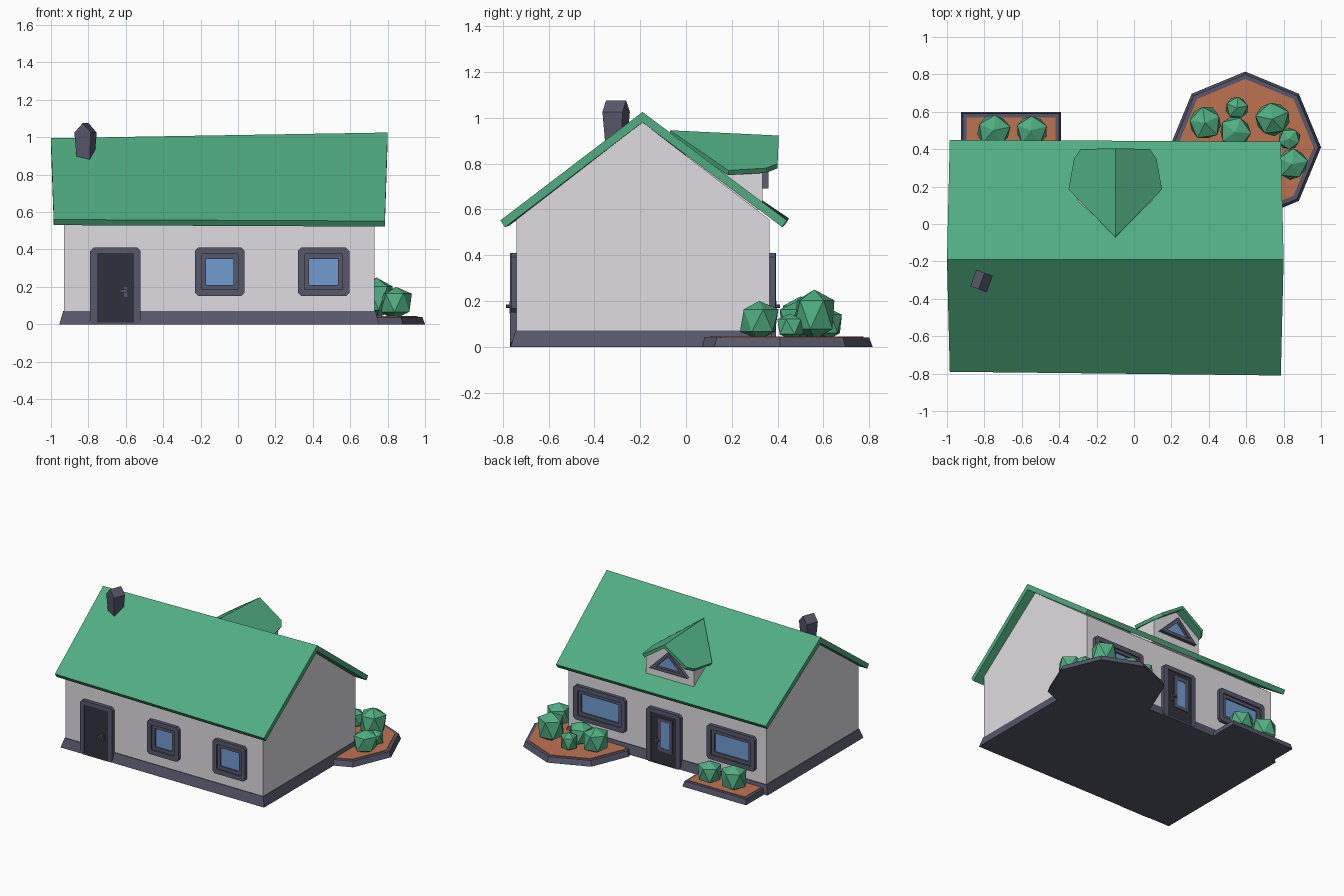
import bpy, bmesh, math, random
from mathutils import Vector

random.seed(4)
if "Cube" in bpy.data.objects:
    bpy.data.objects.remove(bpy.data.objects["Cube"])


def material(name, rgb):
    m = bpy.data.materials.new(name)
    m.use_nodes = True
    m.diffuse_color = (*rgb, 1)
    bsdf = next(n for n in m.node_tree.nodes if n.type == 'BSDF_PRINCIPLED')
    bsdf.inputs["Base Color"].default_value = (*rgb, 1)
    bsdf.inputs["Roughness"].default_value = 0.8
    return m


GREEN = material("leaf green", (0.08, 0.42, 0.22))
WHITE = material("plaster white", (0.74, 0.72, 0.75))
SLATE = material("slate grey", (0.095, 0.095, 0.15))
DARK = material("dark door", (0.03, 0.03, 0.045))
SOIL = material("terracotta soil", (0.52, 0.17, 0.08))
GLASS = material("window blue", (0.17, 0.33, 0.65))


def build(name, verts, faces, mat):
    bm = bmesh.new()
    vs = [bm.verts.new(v) for v in verts]
    for f in faces:
        bm.faces.new([vs[i] for i in f])
    bmesh.ops.recalc_face_normals(bm, faces=bm.faces)
    me = bpy.data.meshes.new(name)
    bm.to_mesh(me)
    bm.free()
    me.materials.append(mat)
    ob = bpy.data.objects.new(name, me)
    bpy.context.collection.objects.link(ob)
    return ob


def loft(name, a, b, mat):
    """Solid between two matching closed loops."""
    n = len(a)
    sides = [(i, (i + 1) % n, n + (i + 1) % n, n + i) for i in range(n)]
    return build(name, a + b, [tuple(range(n)), tuple(range(n, 2 * n))] + sides, mat)


def ring(name, outer, inner, place, depth, mat):
    """Picture-frame solid between two loops on a wall."""
    n = len(outer)
    loops = [[place(p, d) for p in l]
             for l, d in ((outer, -0.01), (outer, depth), (inner, depth), (inner, -0.01))]
    faces = [(k * n + i, k * n + (i + 1) % n, (k + 1) % 4 * n + (i + 1) % n, (k + 1) % 4 * n + i)
             for k in range(4) for i in range(n)]
    return build(name, sum(loops, []), faces, mat)


def plate(name, loop, place, depth, mat):
    return loft(name, [place(p, -0.005) for p in loop], [place(p, depth) for p in loop], mat)


def rect(x0, x1, z0, z1, c=0.004):
    return [(x0 + c, z0), (x1 - c, z0), (x1, z0 + c), (x1, z1 - c),
            (x1 - c, z1), (x0 + c, z1), (x0, z1 - c), (x0, z0 + c)]


def box(x0, x1, y0, y1, z):
    return [(x0, y0, z), (x1, y0, z), (x1, y1, z), (x0, y1, z)]


def front(p, d):
    return (p[0], -0.74 - d, p[1])


def back(p, d):
    return (p[0], 0.365 + d, p[1])


def dormer(p, d):
    return (p[0], 0.335 + d, p[1])


# House body and plinth
loft("foundation", box(-0.955, 0.755, -0.765, 0.385, 0), box(-0.935, 0.735, -0.745, 0.37, 0.07), SLATE)
gable = [(-0.74, 0.06), (0.365, 0.06), (0.365, 0.555), (-0.19, 0.98), (-0.74, 0.555)]
loft("walls", [(-0.93, y, z) for y, z in gable], [(0.73, y, z) for y, z in gable], WHITE)


# Main roof, slightly crooked from end to end
def roof_section(x_eave, x_ridge, y0, y1, ridge, eave):
    t = 0.03
    return [(x_eave, y0, eave + t), (x_ridge, -0.19, ridge), (x_eave, y1, eave + t),
            (x_eave, y1 - 0.02, eave), (x_ridge, -0.19, ridge - 0.045), (x_eave, y0 + 0.02, eave)]


loft("main_roof", roof_section(-0.985, -1.0, -0.79, 0.45, 0.995, 0.53),
     roof_section(0.785, 0.8, -0.81, 0.44, 1.025, 0.522), GREEN)

# Chimney: flared stack with a pitched top
c, half = Vector((-0.815, -0.305)), 0.045


def square(r, z):
    pts = []
    for k in range(4):
        a = math.radians(45 - 20 + 90 * k)
        pts.append((c.x + r * math.cos(a), c.y + r * math.sin(a), z))
    return pts


low, top = square(0.05, 0.86), square(0.066, 1.025)
mid = [Vector(top[0]).lerp(Vector(top[1]), 0.5), Vector(top[2]).lerp(Vector(top[3]), 0.5)]
for m in mid:
    m.z = 1.075
build("chimney", low + top + mid,
      [(0, 1, 2, 3), (0, 1, 5, 4), (1, 2, 6, 5), (2, 3, 7, 6), (3, 0, 4, 7),
       (4, 5, 8), (6, 7, 9), (5, 6, 9, 8), (7, 4, 8, 9)], SLATE)

# Dormer
cx = -0.1
wall = [(cx - 0.2, 0.6), (cx + 0.2, 0.6), (cx + 0.2, 0.775), (cx, 0.905), (cx - 0.2, 0.775)]
loft("dormer_walls", [(x, 0.335, z) for x, z in wall], [(x, 0.0, z) for x, z in wall], WHITE)
half_roof = [(0.25, 0.185, 0.77), (0.22, 0.35, 0.78), (0.185, 0.4, 0.8)]
verts = [(cx, -0.07, 0.945), (cx, 0.405, 0.922)]
verts += [(cx + s * x, y, z) for s in (-1, 1) for x, y, z in half_roof]
cover = build("dormer_roof", verts, [(0, 2, 3, 4, 1), (0, 1, 7, 6, 5)], GREEN)
if cover.data.polygons[0].normal.z < 0:
    cover.data.flip_normals()
solid = cover.modifiers.new("thickness", 'SOLIDIFY')
solid.thickness = 0.025


def triangle(w, z0, z1):
    return [(cx - w, z0), (cx + w, z0), (cx, z1)]


ring("dormer_frame", triangle(0.16, 0.69, 0.85), triangle(0.1, 0.715, 0.815), dormer, 0.025, SLATE)
plate("dormer_glass", triangle(0.11, 0.71, 0.82), dormer, 0.005, GLASS)


# Windows
def window(name, x0, x1, place):
    z0, z1 = 0.15, 0.41
    inset = lambda d, c=0.004: rect(x0 + d, x1 - d, z0 + d, z1 - d, c)
    ring(name + "_frame", inset(0, 0.018), inset(0.035), place, 0.025, SLATE)
    ring(name + "_sash", inset(0.035), inset(0.06), place, 0.014, SLATE)
    plate(name + "_glass", inset(0.055), place, 0.004, GLASS)


window("front_window_middle", -0.23, 0.035, front)
window("front_window_side", 0.32, 0.595, front)
window("back_window_wide", 0.24, 0.675, back)
window("back_window_narrow", -0.85, -0.445, back)


# Doors with lever handles
def door(name, x0, x1, place, glazed):
    ring(name + "_frame", rect(x0, x1, 0, 0.41, 0.018), rect(x0 + 0.035, x1 - 0.035, 0.008, 0.38),
         place, 0.028, SLATE)
    plate(name + "_panel", rect(x0 + 0.03, x1 - 0.03, 0.005, 0.385), place, 0.022, DARK)
    hx = x1 - 0.08
    plate(name + "_handle_plate", rect(hx - 0.01, hx + 0.01, 0.145, 0.2), place, 0.03, SLATE)
    plate(name + "_handle", rect(hx - 0.03, hx + 0.01, 0.17, 0.185), place, 0.045, SLATE)
    if glazed:
        mx = (x0 + x1) / 2 - 0.015
        ring(name + "_sash", rect(mx - 0.06, mx + 0.06, 0.1, 0.35), rect(mx - 0.035, mx + 0.035, 0.125, 0.325),
             place, 0.027, SLATE)
        plate(name + "_glass", rect(mx - 0.036, mx + 0.036, 0.124, 0.326), place, 0.024, GLASS)


door("front_door", -0.79, -0.52, front, False)
door("back_door", -0.225, 0.06, back, True)


# Planters
def octagon(r, z):
    return [(0.595 + r * math.cos(k * math.pi / 4), 0.41 + r * math.sin(k * math.pi / 4), z) for k in range(8)]


loft("round_planter", octagon(0.405, 0), octagon(0.39, 0.04), SLATE)
loft("round_planter_soil", octagon(0.365, 0.03), octagon(0.365, 0.044), SOIL)
loft("square_planter", box(-0.925, -0.39, 0.35, 0.6, 0), box(-0.915, -0.4, 0.35, 0.59, 0.04), SLATE)
loft("square_planter_soil", box(-0.895, -0.42, 0.36, 0.57, 0.03), box(-0.895, -0.42, 0.36, 0.57, 0.044), SOIL)


# Bushes
def bush(i, x, y, r, top):
    bm = bmesh.new()
    bmesh.ops.create_icosphere(bm, subdivisions=1, radius=1)
    turn = random.uniform(0, 2)
    h = (top - 0.03) / 2
    for v in bm.verts:
        px, py, pz = v.co
        pz = math.copysign(abs(pz) ** 0.7, pz)
        k = r * random.uniform(1.0, 1.15)
        v.co = (x + k * (px * math.cos(turn) - py * math.sin(turn)),
                y + k * (px * math.sin(turn) + py * math.cos(turn)), 0.03 + h + h * pz)
    me = bpy.data.meshes.new(f"bush_{i}")
    bm.to_mesh(me)
    bm.free()
    me.materials.append(GREEN)
    bpy.context.collection.objects.link(bpy.data.objects.new(f"bush_{i}", me))


for i, spot in enumerate([(0.38, 0.54, 0.09, 0.22), (0.55, 0.62, 0.06, 0.17), (0.54, 0.49, 0.085, 0.2),
                          (0.74, 0.56, 0.095, 0.25), (0.83, 0.455, 0.06, 0.145), (0.845, 0.32, 0.085, 0.2),
                          (-0.75, 0.5, 0.09, 0.22), (-0.55, 0.5, 0.085, 0.2)]):
    bush(i + 1, *spot)
